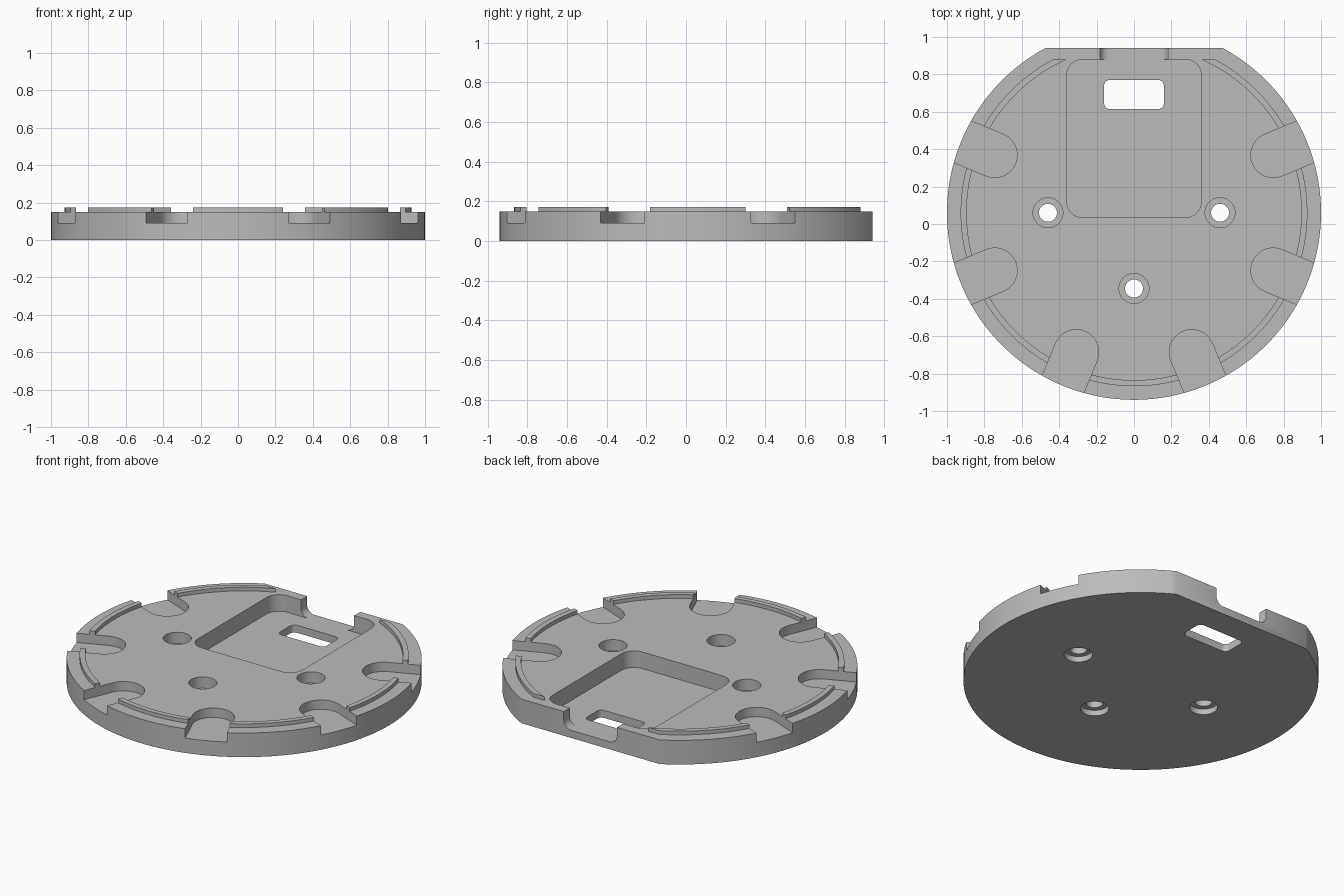
import bpy, bmesh
from math import sin, cos, asin, pi, radians
from mathutils import Matrix

cube = bpy.data.objects.get("Cube")
if cube:
    bpy.data.objects.remove(cube, do_unlink=True)

CY = 0.06        # centre of the round outline
TOP = 0.15       # plate thickness
FLOOR = 0.047    # pocket floor height
FLAT = 0.94      # flat back edge
LIP_END = 0.88   # back end of the lip and pocket

grey = bpy.data.materials.new("plain grey")
grey.use_nodes = True
colour = (0.5, 0.5, 0.5, 1)
grey.diffuse_color = colour
grey.node_tree.nodes["Principled BSDF"].inputs["Base Color"].default_value = colour


def arc(cx, cy, r, a0, a1, n):
    return [(cx + r * cos(a0 + (a1 - a0) * i / n),
             cy + r * sin(a0 + (a1 - a0) * i / n)) for i in range(n + 1)]


def circle(cx, cy, r, n=48):
    return arc(cx, cy, r, 0, 2 * pi, n)[:-1]


def rounded_box(x0, x1, y0, y1, r, n=8):
    corners = [(x1 - r, y1 - r), (x0 + r, y1 - r), (x0 + r, y0 + r), (x1 - r, y0 + r)]
    return [p for i, (x, y) in enumerate(corners)
            for p in arc(x, y, r, i * pi / 2, (i + 1) * pi / 2, n)]


def prism(name, outline, z0, z1, matrix=Matrix()):
    """Extrude a flat outline from z0 to z1."""
    bm = bmesh.new()
    face = bm.faces.new([bm.verts.new((x, y, z0)) for x, y in outline])
    new = bmesh.ops.extrude_face_region(bm, geom=[face])["geom"]
    bmesh.ops.translate(bm, vec=(0, 0, z1 - z0),
                        verts=[v for v in new if isinstance(v, bmesh.types.BMVert)])
    bmesh.ops.transform(bm, matrix=matrix, verts=bm.verts)
    bmesh.ops.recalc_face_normals(bm, faces=bm.faces)
    mesh = bpy.data.meshes.new(name)
    bm.to_mesh(mesh)
    bm.free()
    mesh.materials.append(grey)
    obj = bpy.data.objects.new(name, mesh)
    bpy.context.collection.objects.link(obj)
    return obj


def cut(target, cutters):
    """Subtract each cutter and apply the result."""
    bpy.context.view_layer.objects.active = target
    for c in cutters:
        mod = target.modifiers.new(c.name, 'BOOLEAN')
        mod.operation, mod.solver, mod.object = 'DIFFERENCE', 'EXACT', c
        bpy.ops.object.modifier_apply(modifier=mod.name)


# Round base plate with a flat back edge
a = asin(FLAT - CY)
plate = prism("base_plate", arc(0, CY, 1, pi - a, 2 * pi + a, 160), 0, TOP)

# Raised lip, open at the back
R_OUT, R_IN = 0.927, 0.895
b, c = asin((LIP_END - CY) / R_OUT), asin((LIP_END - CY) / R_IN)
lip = prism("raised_lip",
            arc(0, CY, R_OUT, pi - b, 2 * pi + b, 160)
            + arc(0, CY, R_IN, 2 * pi + c, pi - c, 160), TOP, 0.173)

# Six round-ended notches along the rim
slot = arc(0.806, 0, 0.12, pi / 2, 3 * pi / 2, 24) + [(1.2, -0.12), (1.2, 0.12)]
notches = [prism("notch_cutter", slot, 0.092, 0.3,
                 Matrix.Translation((0, CY, 0)) @ Matrix.Rotation(radians(d), 4, 'Z'))
           for d in (22.5, -22.5, -67.5, -112.5, -157.5, 157.5)]

# Pocket, window through its floor, and cable gap in the back wall
cutters = [
    prism("pocket_cutter", rounded_box(-0.36, 0.36, 0.035, LIP_END, 0.085), FLOOR, 0.3),
    prism("window_cutter", rounded_box(-0.16, 0.16, 0.615, 0.77, 0.03), -0.1, 0.1),
    prism("cable_gap_cutter", rounded_box(-0.183, 0.183, FLOOR, 0.4, 0.05), -1.1, -0.84,
          Matrix.Rotation(pi / 2, 4, 'X')),
]

# Screw holes, widened at both ends
for x, y in ((-0.46, CY), (0.46, CY), (0, -0.345)):
    cutters += [
        prism("screw_hole_cutter", circle(x, y, 0.048), -0.1, 0.3),
        prism("top_recess_cutter", circle(x, y, 0.08), 0.08, 0.3),
        prism("bottom_recess_cutter", circle(x, y, 0.08), -0.1, 0.035),
    ]

cut(plate, notches + cutters)
cut(lip, notches)
for helper in notches + cutters:
    bpy.data.objects.remove(helper, do_unlink=True)

# Smooth curved walls, sharp edges
bpy.ops.object.select_all(action='DESELECT')
for obj in (plate, lip):
    obj.select_set(True)
bpy.context.view_layer.objects.active = plate
bpy.ops.object.shade_smooth_by_angle(angle=radians(30))
